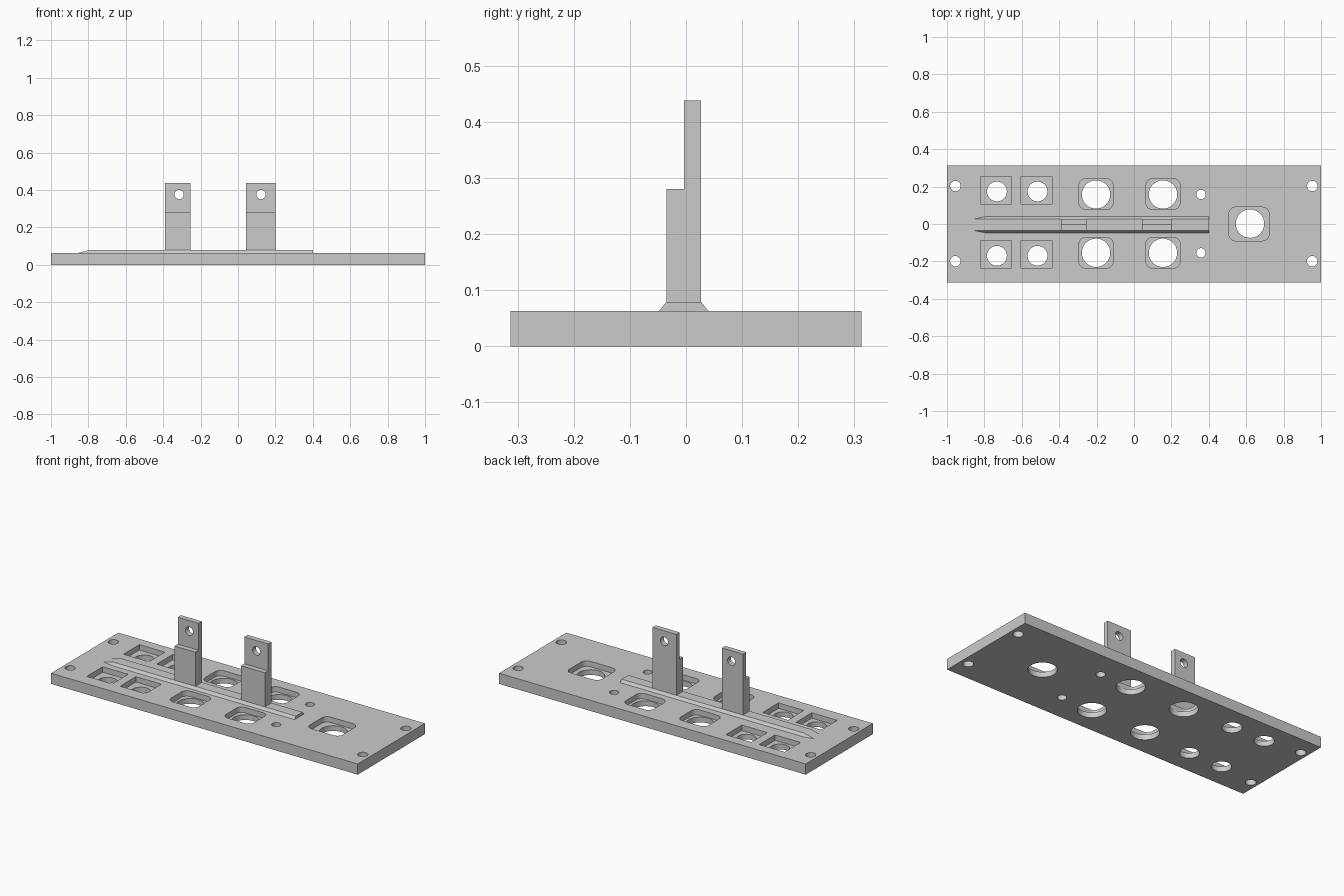
import bpy, bmesh, math

if "Cube" in bpy.data.objects:
    bpy.data.objects.remove(bpy.data.objects["Cube"])

grey = bpy.data.materials.new("grey")
grey.diffuse_color = (0.6, 0.6, 0.6, 1)
grey.use_nodes = True
grey.node_tree.nodes["Principled BSDF"].inputs["Base Color"].default_value = grey.diffuse_color

THICK = 0.063          # plate thickness
FLOOR = 0.031          # height of the pocket floors


def make_object(name, bm):
    bmesh.ops.recalc_face_normals(bm, faces=bm.faces[:])
    mesh = bpy.data.meshes.new(name)
    bm.to_mesh(mesh)
    bm.free()
    mesh.materials.append(grey)
    ob = bpy.data.objects.new(name, mesh)
    bpy.context.collection.objects.link(ob)
    return ob


def prism(bm, ring, offset):
    """Closed prism from a ring of 3D points swept by an offset."""
    a = [bm.verts.new(p) for p in ring]
    b = [bm.verts.new([c + d for c, d in zip(p, offset)]) for p in ring]
    n = len(ring)
    bm.faces.new(a)
    bm.faces.new(b[::-1])
    for i in range(n):
        bm.faces.new((a[i], a[(i + 1) % n], b[(i + 1) % n], b[i]))


def circle(x, y, r, n=40):
    return [(x + r * math.cos(2 * math.pi * i / n),
             y + r * math.sin(2 * math.pi * i / n)) for i in range(n)]


def rounded_rect(x, y, hx, hy, r, n=6):
    pts = []
    for k, (sx, sy) in enumerate(((1, 1), (-1, 1), (-1, -1), (1, -1))):
        for i in range(n + 1):
            a = math.pi / 2 * (k + i / n)
            pts.append((x + sx * (hx - r) + r * math.cos(a),
                        y + sy * (hy - r) + r * math.sin(a)))
    return pts


def rect(x, y, hx, hy):
    return [(x + hx, y + hy), (x - hx, y + hy), (x - hx, y - hy), (x + hx, y - hy)]


def cut(target, bm):
    """Subtract a mesh from the target and discard the cutter."""
    cutter = make_object("cutter", bm)
    cutter.hide_render = True
    mod = target.modifiers.new("cut", 'BOOLEAN')
    mod.operation = 'DIFFERENCE'
    mod.solver = 'EXACT'
    mod.object = cutter
    bpy.ops.object.select_all(action='DESELECT')
    bpy.context.view_layer.objects.active = target
    target.select_set(True)
    bpy.ops.object.modifier_apply(modifier=mod.name)
    bpy.data.objects.remove(cutter)


def smooth(ob):
    bpy.ops.object.select_all(action='DESELECT')
    bpy.context.view_layer.objects.active = ob
    ob.select_set(True)
    bpy.ops.object.shade_smooth_by_angle(angle=math.radians(30))


# Base plate
bm = bmesh.new()
prism(bm, [(x, y, 0) for x, y in rect(0, 0, 1, 0.313)], (0, 0, THICK))
plate = make_object("base_plate", bm)

# Layout of pockets and through holes
pockets, holes = [], []
for s in (1, -1):
    for x in (-0.738, -0.521):                        # square pockets
        pockets.append(rect(x, s * 0.171 + 0.009, 0.083, 0.074))
        holes.append(circle(x + 0.005, s * 0.172 + 0.002, 0.053))
    for x in (-0.203, 0.155):                         # rounded pockets
        pockets.append(rounded_rect(x, s * 0.157 + 0.003, 0.091, 0.082, 0.035))
        holes.append(circle(x, s * 0.156 + 0.002, 0.076))
    holes.append(circle(0.358, s * 0.156 + 0.002, 0.025))   # pin holes
    for x in (-0.955, 0.953):                         # corner screw holes
        holes.append(circle(x, s * 0.201 + 0.002, 0.028))
pockets.append(rounded_rect(0.615, 0, 0.107, 0.09, 0.035))   # end pocket
holes.append(circle(0.62, 0.002, 0.076))

for outlines, z0 in ((pockets, FLOOR), (holes, -0.05)):
    bm = bmesh.new()
    for ring in outlines:
        prism(bm, [(x, y, z0) for x, y in ring], (0, 0, 0.2))
    cut(plate, bm)
smooth(plate)

# Bevelled rail with a ramped, tapered left end
Y0, Y1, B0, B1, RAIL = -0.035, 0.027, -0.048, 0.04, 0.079
bm = bmesh.new()
sections = [[bm.verts.new((x, y, z)) for y, z in
             ((B0, THICK), (B1, THICK), (Y1, RAIL), (Y0, RAIL))]
            for x in (-0.79, 0.402)]
tip = [bm.verts.new((-0.855, y, THICK)) for y in (Y0, Y1)]
a, b = sections
for i in range(4):
    bm.faces.new((a[i], a[(i + 1) % 4], b[(i + 1) % 4], b[i]))
bm.faces.new(b)
bm.faces.new((tip[0], tip[1], a[2], a[3]))
bm.faces.new((tip[0], tip[1], a[1], a[0]))
bm.faces.new((tip[0], a[3], a[0]))
bm.faces.new((tip[1], a[1], a[2]))
make_object("rail", bm)

# Stepped posts with a cross hole near the top
step = [(Y0, 0.07), (Y1, 0.07), (Y1, 0.438), (-0.004, 0.438), (-0.004, 0.28), (Y0, 0.28)]
for name, x0, x1, hx in (("left_post", -0.39, -0.254, -0.315),
                         ("right_post", 0.044, 0.2, 0.123)):
    bm = bmesh.new()
    prism(bm, [(x0, y, z) for y, z in step], (x1 - x0, 0, 0))
    post = make_object(name, bm)
    bm = bmesh.new()
    prism(bm, [(x, -0.1, z) for x, z in circle(hx, 0.376, 0.025)], (0, 0.2, 0))
    cut(post, bm)
    smooth(post)
